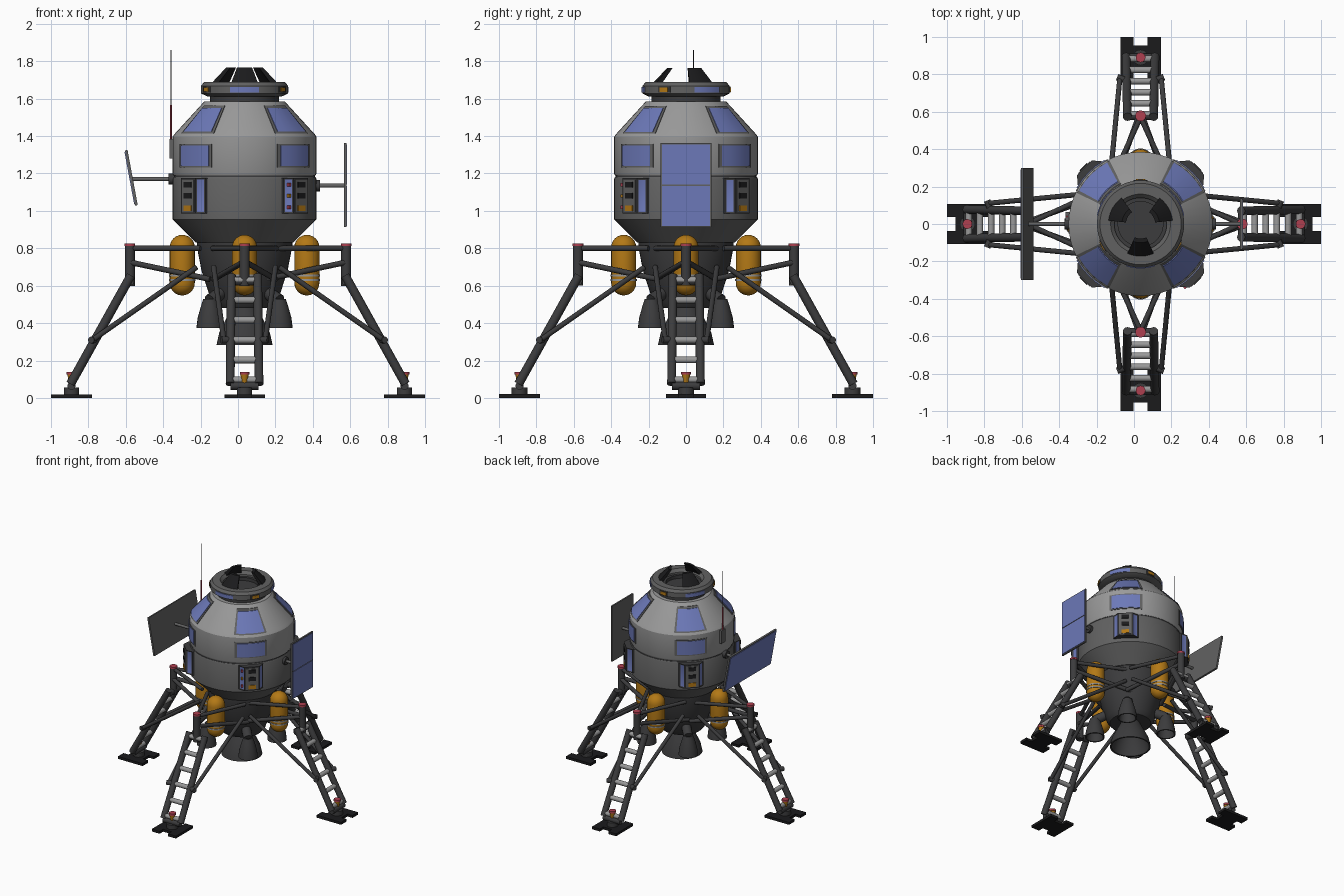
import bpy, bmesh, math
from mathutils import Matrix, Vector

if "Cube" in bpy.data.objects:
    bpy.data.objects.remove(bpy.data.objects["Cube"])

CX = 0.035                      # hull axis
CENTRE = Matrix.Translation((CX, 0, 0))
made = []


def material(name, r, g, b):
    m = bpy.data.materials.new(name)
    m.use_nodes = True
    m.diffuse_color = (r, g, b, 1)
    bsdf = m.node_tree.nodes["Principled BSDF"]
    bsdf.inputs["Base Color"].default_value = (r, g, b, 1)
    bsdf.inputs["Roughness"].default_value = 0.6
    return m


LIGHT = material("light grey", 0.32, 0.32, 0.32)
MID = material("mid grey", 0.12, 0.12, 0.12)
DARK = material("dark grey", 0.045, 0.045, 0.047)
BLACK = material("black", 0.011, 0.011, 0.012)
BLUE = material("panel blue", 0.15, 0.19, 0.48)
GOLD = material("tank gold", 0.45, 0.19, 0.008)
RED = material("signal red", 0.42, 0.05, 0.08)


def finish(name, bm, *mats):
    bmesh.ops.remove_doubles(bm, verts=bm.verts, dist=1e-5)
    bmesh.ops.recalc_face_normals(bm, faces=bm.faces)
    me = bpy.data.meshes.new(name)
    bm.to_mesh(me)
    bm.free()
    for m in mats:
        me.materials.append(m)
    ob = bpy.data.objects.new(name, me)
    bpy.context.scene.collection.objects.link(ob)
    made.append(ob)
    return ob


def sweep(name, pts, mat, start=0, end=360, loop=False, seg=48, frame=CENTRE):
    """Turn a (radius, height) profile about z, fully or through an arc."""
    full = end - start >= 360
    n = seg if full else max(3, round(seg * (end - start) / 360))
    bm = bmesh.new()
    rows = []
    for i in range(n if full else n + 1):
        a = math.radians(start + (end - start) * i / n)
        rows.append([bm.verts.new(frame @ Vector((r * math.cos(a), r * math.sin(a), z))) for r, z in pts])
    k = len(pts)
    for i in range(n):
        p, q = rows[i], rows[(i + 1) % len(rows)]
        for j in range(k if loop else k - 1):
            bm.faces.new((p[j], q[j], q[(j + 1) % k], p[(j + 1) % k]))
    if loop and not full:
        bm.faces.new(rows[0])
        bm.faces.new(rows[-1])
    return finish(name, bm, mat)


def shell(pts, out, inn):
    """Closed profile around an open one."""
    return [(r + out, z) for r, z in pts] + [(r - inn, z) for r, z in reversed(pts)]


def tube(name, a, b, r, mat, r2=None, seg=14, frame=CENTRE):
    a, b = frame @ Vector(a), frame @ Vector(b)
    d = b - a
    bm = bmesh.new()
    m = Matrix.Translation((a + b) / 2) @ d.to_track_quat('Z', 'Y').to_matrix().to_4x4()
    bmesh.ops.create_cone(bm, cap_ends=True, segments=seg, radius1=r,
                          radius2=r if r2 is None else r2, depth=d.length, matrix=m)
    return finish(name, bm, mat)


def box(name, at, size, mat, frame=CENTRE):
    bm = bmesh.new()
    bmesh.ops.create_cube(bm, size=1, matrix=frame @ Matrix.Translation(at) @ Matrix.Diagonal((*size, 1)))
    return finish(name, bm, mat)


def prism(name, outline, z0, z1, mats, frame):
    bm = bmesh.new()
    base = bm.faces.new([bm.verts.new((x, y, z0)) for x, y in outline])
    ext = bmesh.ops.extrude_face_region(bm, geom=[base])
    top = [g for g in ext["geom"] if isinstance(g, bmesh.types.BMVert)]
    bmesh.ops.translate(bm, verts=top, vec=(0, 0, z1 - z0))
    bmesh.ops.recalc_face_normals(bm, faces=bm.faces)
    if len(mats) > 1:           # inset the slanted flanks as glass
        bm.normal_update()
        flanks = [f for f in bm.faces if f.normal.x > 0.2 and abs(f.normal.y) > 0.3]
        bmesh.ops.inset_individual(bm, faces=flanks, thickness=0.012, depth=-0.004)
        for f in flanks:
            f.material_index = 1
    bmesh.ops.transform(bm, matrix=frame, verts=bm.verts)
    return finish(name, bm, *mats)


def turned(deg, origin=(CX, 0, 0)):
    return Matrix.Translation(origin) @ Matrix.Rotation(math.radians(deg), 4, 'Z')


# Hull sections
sweep("upper_cabin", [(0, 1.19), (0.38, 1.19), (0.385, 1.20), (0.385, 1.395),
                      (0.375, 1.41), (0.215, 1.585), (0, 1.585)], LIGHT)
sweep("cabin_seam", [(0, 1.175), (0.377, 1.175), (0.377, 1.195), (0, 1.195)], DARK)
sweep("lower_cabin", [(0, 0.83), (0.26, 0.83), (0.385, 0.955), (0.385, 1.17), (0.38, 1.18), (0, 1.18)], MID)
sweep("descent_stage", [(0, 0.48), (0.15, 0.48), (0.175, 0.51), (0.23, 0.68), (0.255, 0.81),
                        (0.255, 0.835), (0, 0.835)], DARK)

# Docking collar with lamps and guide petals
sweep("collar_neck", [(0.185, 1.57), (0.185, 1.625), (0, 1.625)], DARK)
sweep("docking_collar", [(0.14, 1.612), (0.2, 1.612), (0.233, 1.628), (0.233, 1.668), (0.217, 1.688),
                         (0.16, 1.688), (0.14, 1.665)], MID, loop=True)
sweep("docking_inner_ring", [(0.12, 1.62), (0.145, 1.62), (0.145, 1.65), (0.12, 1.65)], DARK, loop=True)
for k in range(3):
    a = 30 + 120 * k
    sweep("collar_window", shell([(0.233, 1.634), (0.233, 1.662)], 0.005, 0.003), BLUE, a - 19, a + 19, True)
    sweep("collar_lamp_frame", shell([(0.233, 1.632), (0.233, 1.664)], 0.004, 0.003), DARK, a + 51, a + 69, True)
    sweep("collar_lamp", shell([(0.233, 1.637), (0.233, 1.659)], 0.008, 0.003), GOLD, a + 54, a + 66, True)
    sweep("docking_petal", [(0.15, 1.67), (0.175, 1.685), (0.1, 1.765), (0.078, 1.765)], BLACK,
          a - 24, a + 24, True)

# Windows and equipment bays on the four diagonals
for k in range(4):
    a = 45 + 90 * k
    side = [(0.385, 1.24), (0.385, 1.35)]
    slope = [(0.363, 1.423), (0.247, 1.55)]
    sweep("side_window_frame", shell([(0.385, 1.232), (0.385, 1.358)], 0.004, 0.004), MID, a - 18, a + 18, True)
    sweep("side_window", shell(side, 0.008, 0), BLUE, a - 15.5, a + 15.5, True)
    sweep("sloped_window_frame", shell([(0.372, 1.413), (0.236, 1.562)], 0.006, 0.003), MID, a - 19, a + 19, True)
    sweep("sloped_window", shell(slope, 0.011, 0.001), BLUE, a - 16.5, a + 16.5, True)

    f = turned(a)
    prism("equipment_bay", [(0.34, -0.095), (0.385, -0.09), (0.425, -0.055), (0.425, 0.055),
                            (0.385, 0.09), (0.34, 0.095)], 0.985, 1.175, (DARK, BLUE), f)
    box("bay_face", (0.426, 0, 1.08), (0.006, 0.09, 0.17), MID, f)
    for z, m in ((1.14, BLACK), (1.08, BLACK), (1.015, GOLD)):
        box("bay_button", (0.43, 0, z), (0.008, 0.055, 0.03), m, f)
    if k == 3:
        for z, m in ((1.14, RED), (1.08, GOLD), (1.02, RED)):
            box("bay_signal", (0.408, -0.072, z), (0.014, 0.014, 0.018), m, f)

    # Small thrusters
    t = turned(a)
    tube("thruster_mount", (0.1, 0, 0.6), (0.262, 0, 0.52), 0.035, DARK, frame=t)
    sweep("small_thruster", shell([(0.035, 0.53), (0.048, 0.49), (0.065, 0.43), (0.072, 0.375)], 0, 0.01),
          DARK, loop=True, seg=24, frame=t @ Matrix.Translation((0.262, 0, 0)))

# Main engine
sweep("main_engine", shell([(0.06, 0.5), (0.1, 0.42), (0.135, 0.35), (0.15, 0.283)], 0, 0.012), DARK, loop=True)
sweep("engine_throat", [(0, 0.42), (0.09, 0.42), (0.06, 0.5), (0, 0.5)], BLACK)

# Propellant tanks
for k in range(4):
    f = turned(90 * k) @ Matrix.Translation((0.333, 0, 0))
    arc = [(0.067 * math.cos(t), 0.067 * math.sin(t)) for t in [math.radians(15 * i) for i in range(7)]]
    sweep("propellant_tank", [(r, 0.615 - z) for r, z in reversed(arc)] + [(r, 0.805 + z) for r, z in arc],
          GOLD, seg=24, frame=f)
    for z in (0.63, 0.655):
        sweep("tank_band", shell([(0.067, z - 0.005), (0.067, z + 0.005)], 0.004, 0.003), LIGHT,
              loop=True, seg=24, frame=f)

# Landing legs, built facing +x and turned into place
for k in range(4):
    f = turned(90 * k, (CX if k % 2 else 0, 0, 0))
    tube("knee_post", (0.578, 0, 0.6), (0.578, 0, 0.812), 0.027, DARK, frame=f)
    tube("knee_cap", (0.578, 0, 0.812), (0.578, 0, 0.826), 0.029, RED, frame=f)
    tube("knee_crossbar", (0.578, -0.08, 0.625), (0.578, 0.08, 0.625), 0.024, DARK, frame=f)
    for s in (-1, 1):
        tube("ladder_rail", (0.572, s * 0.07, 0.655), (0.895, s * 0.077, 0.075), 0.024, DARK, frame=f)
        tube("upper_strut", (0.57, 0, 0.8), (0.2, s * 0.17, 0.8), 0.014, DARK, frame=f)
        tube("middle_strut", (0.575, s * 0.01, 0.725), (0.15, s * 0.165, 0.635), 0.015, DARK, frame=f)
        tube("long_brace", (0.785, s * 0.11, 0.305), (0.22, s * 0.165, 0.7), 0.014, DARK, frame=f)
        tube("brace_joint", (0.765, s * 0.075, 0.31), (0.785, s * 0.125, 0.31), 0.018, DARK, frame=f)
    for i in range(6):
        u = i / 5
        x, z = 0.585 + 0.298 * u, 0.63 - 0.533 * u
        tube("ladder_rung", (x, -0.075, z), (x, 0.075, z), 0.018, LIGHT, frame=f)
    tube("ankle", (0.89, 0, 0.015), (0.89, 0, 0.055), 0.042, DARK, frame=f)
    tube("ankle_pin", (0.89, -0.075, 0.065), (0.89, 0.075, 0.065), 0.022, DARK, frame=f)
    tube("foot_lamp_base", (0.89, 0, 0.08), (0.89, 0, 0.125), 0.014, GOLD, 0.022, frame=f)
    tube("foot_lamp", (0.89, 0, 0.125), (0.89, 0, 0.14), 0.026, RED, frame=f)
    half = [(0.78, 0.038), (0.78, 0.108), (1.0, 0.108), (1.0, 0.038), (0.955, 0.038)]
    notch = [(0.825, 0.038)]
    outline = notch + half
    outline += [(x, -y) for x, y in reversed(outline)]
    prism("foot_pad", outline, 0, 0.02, (BLACK,), f)

# Upright solar panel on the left
W = Matrix.Identity(4)
tube("left_arm", (0.4, 0, 1.135), (0.57, 0, 1.135), 0.011, MID, frame=W)
tube("left_arm_collar", (0.4, 0, 1.135), (0.438, 0, 1.135), 0.03, DARK, frame=W)
box("left_panel", (0.573, 0, 1.138), (0.012, 0.27, 0.45), MID, W)
for s in (-1, 1):
    box("left_panel_cells", (0.58, 0, 1.138 + s * 0.111), (0.006, 0.258, 0.214), BLUE, W)

# Tilted wide solar panel on the right
tube("right_arm", (-0.33, 0, 1.17), (-0.565, 0, 1.17), 0.011, MID, frame=W)
tube("right_arm_collar", (-0.34, 0, 1.17), (-0.372, 0, 1.17), 0.03, DARK, frame=W)
tilt = Matrix.Translation((-0.57, 0, 1.177)) @ Matrix.Rotation(math.radians(-10.5), 4, 'Y')
box("right_panel", (0, 0, 0), (0.014, 0.6, 0.3), MID, tilt)
box("right_panel_cells", (-0.008, 0, 0), (0.006, 0.584, 0.284), BLUE, tilt)

# Whip antenna
box("antenna_box", (-0.35, 0.04, 1.333), (0.03, 0.05, 0.105), MID, W)
tube("antenna_base", (-0.358, 0.04, 1.38), (-0.358, 0.04, 1.565), 0.005, RED, seg=8, frame=W)
tube("antenna_whip", (-0.358, 0.04, 1.56), (-0.358, 0.04, 1.86), 0.002, DARK, seg=6, frame=W)

# Smooth curved sides, keep edges crisp
bpy.ops.object.select_all(action='DESELECT')
for ob in made:
    ob.select_set(True)
bpy.context.view_layer.objects.active = made[0]
bpy.ops.object.shade_smooth_by_angle(angle=math.radians(28))
